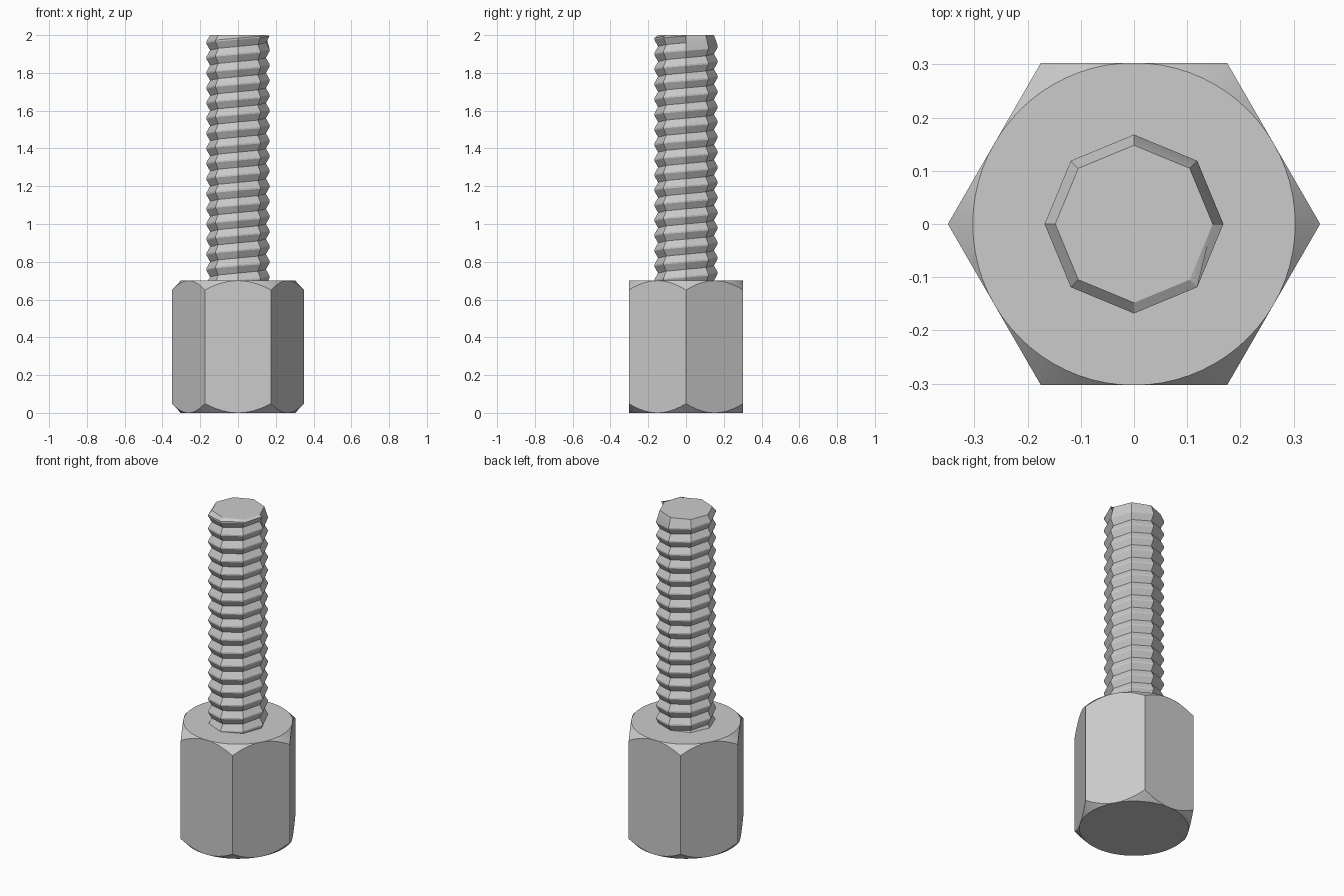
import bpy, bmesh
from math import cos, sin, pi, floor

cube = bpy.data.objects.get("Cube")
if cube:
    bpy.data.objects.remove(cube)

steel = bpy.data.materials.new("grey_steel")
steel.use_nodes = True
GREY = (0.6, 0.6, 0.6, 1)
steel.diffuse_color = GREY
steel.node_tree.nodes["Principled BSDF"].inputs["Base Color"].default_value = GREY


def finish(bm, name, angle):
    bmesh.ops.remove_doubles(bm, verts=bm.verts, dist=1e-5)
    bmesh.ops.recalc_face_normals(bm, faces=bm.faces)
    mesh = bpy.data.meshes.new(name)
    bm.to_mesh(mesh)
    bm.free()
    obj = bpy.data.objects.new(name, mesh)
    bpy.context.collection.objects.link(obj)
    mesh.materials.append(steel)
    bpy.ops.object.select_all(action='DESELECT')
    obj.select_set(True)
    bpy.context.view_layer.objects.active = obj
    bpy.ops.object.shade_smooth_by_angle(angle=angle)


# Hexagonal body: rings follow the hexagon, chamfered by a cone at both ends
def hex_body(apothem=0.303, height=0.7, slope=1.05, steps=72):
    bm = bmesh.new()
    rings = [[], [], [], []]
    for i in range(steps):
        a = 2 * pi * i / steps
        from_flat = a - pi / 3 * floor(a / (pi / 3) + 1e-6) - pi / 6
        r = apothem / cos(from_flat)
        drop = (r - apothem) * slope
        for ring, (rad, z) in zip(rings, ((apothem, 0), (r, drop),
                                          (r, height - drop), (apothem, height))):
            ring.append(bm.verts.new((rad * cos(a), rad * sin(a), z)))
    for low, high in zip(rings, rings[1:]):
        for i in range(steps):
            j = (i + 1) % steps
            bm.faces.new((low[i], low[j], high[j], high[i]))
    bm.faces.new(rings[0])
    bm.faces.new(rings[-1])
    finish(bm, "hex_body", 0.3)


# Threaded rod: eight-sided helix swept from a ridge profile, flattened at the tip
def threaded_rod(root=0.148, crest=0.168, pitch=0.08, start=0.6, top=2.0, sides=8):
    bm = bmesh.new()
    profile = ((root, 0), (crest, 0.45), (crest, 0.55))
    turns = int((top - start) / pitch) + 1
    columns = []
    for i in range(sides + 1):
        a = 2 * pi * i / sides
        column = []
        for k in range(turns):
            for r, part in profile:
                z = start + pitch * (k - 1 + part + i / sides)
                if z >= top:
                    z, r = top, root
                column.append(bm.verts.new((r * cos(a), r * sin(a), z)))
        column.append(bm.verts.new((root * cos(a), root * sin(a), top)))
        columns.append(column)
    for left, right in zip(columns, columns[1:]):
        for n in range(len(left) - 1):
            bm.faces.new((left[n], right[n], right[n + 1], left[n + 1]))
    bm.faces.new([c[-1] for c in columns[:-1]])
    bmesh.ops.remove_doubles(bm, verts=bm.verts, dist=1e-5)
    bmesh.ops.dissolve_degenerate(bm, edges=bm.edges, dist=1e-5)
    finish(bm, "threaded_rod", 0.3)


hex_body()
threaded_rod()
